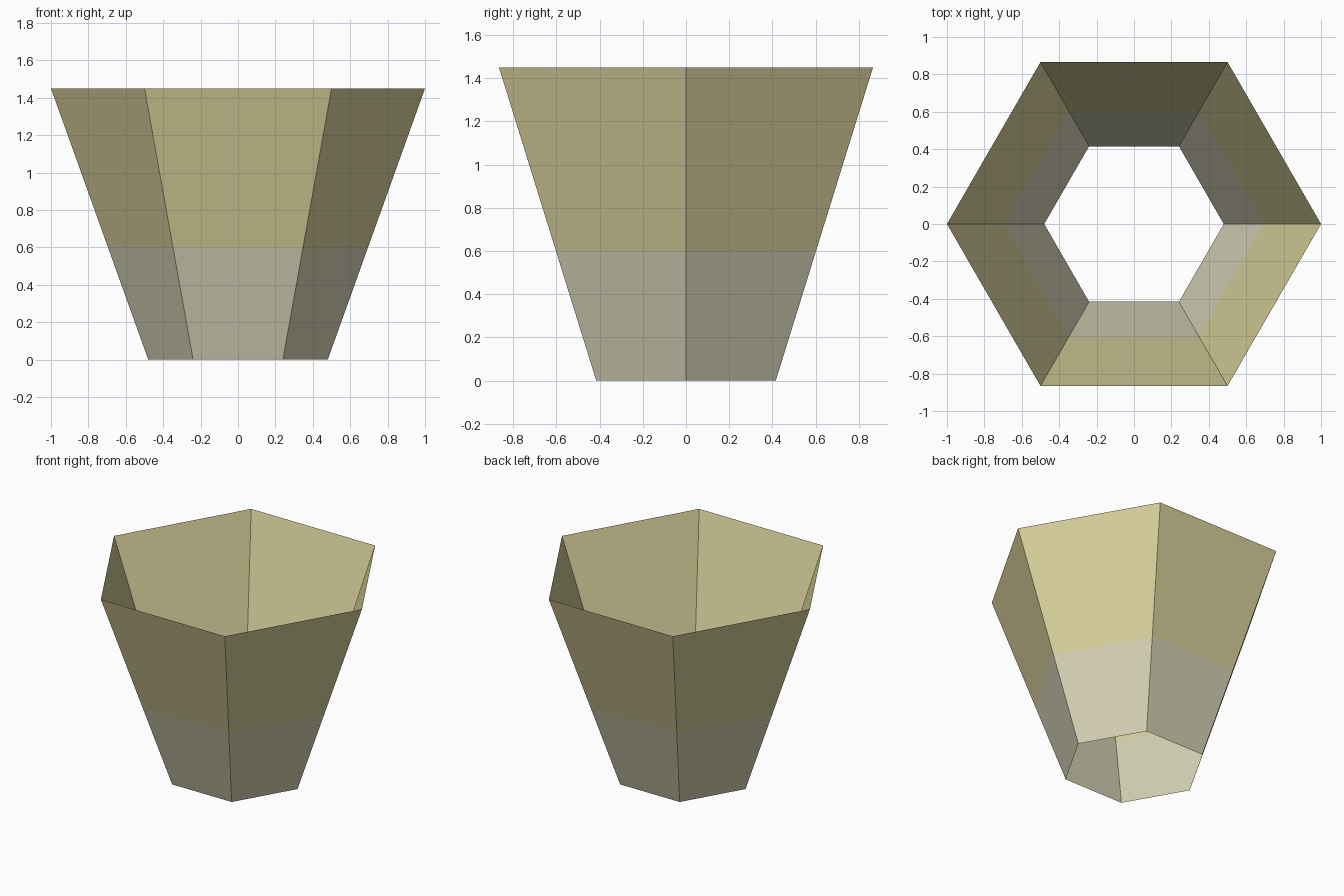
import bpy, bmesh, math

if "Cube" in bpy.data.objects:
    bpy.data.objects.remove(bpy.data.objects["Cube"])


def material(name, color):
    m = bpy.data.materials.new(name)
    m.diffuse_color = (*color, 1.0)
    m.use_nodes = True
    m.node_tree.nodes["Principled BSDF"].inputs["Base Color"].default_value = m.diffuse_color
    return m


SIDES, HEIGHT, SPLIT = 6, 1.45, 0.6
R_BOTTOM, R_TOP = 0.48, 1.0

# open six-sided tapered shell, built from stacked rings
bm = bmesh.new()
rings = []
for z in (0.0, SPLIT, HEIGHT):
    r = R_BOTTOM + (R_TOP - R_BOTTOM) * z / HEIGHT
    rings.append([bm.verts.new((r * math.cos(math.tau * i / SIDES),
                                r * math.sin(math.tau * i / SIDES), z))
                  for i in range(SIDES)])

# walls: the lower band is grey, the upper band is yellow
for band, (low, high) in enumerate(zip(rings, rings[1:])):
    for i in range(SIDES):
        j = (i + 1) % SIDES
        face = bm.faces.new((low[i], low[j], high[j], high[i]))
        face.material_index = band

mesh = bpy.data.meshes.new("tapered_shade")
bm.to_mesh(mesh)
bm.free()
mesh.materials.append(material("pale warm grey", (0.672, 0.645, 0.468)))
mesh.materials.append(material("pale straw yellow", (0.686, 0.638, 0.328)))
shade = bpy.data.objects.new("tapered_shade", mesh)
bpy.context.collection.objects.link(shade)
